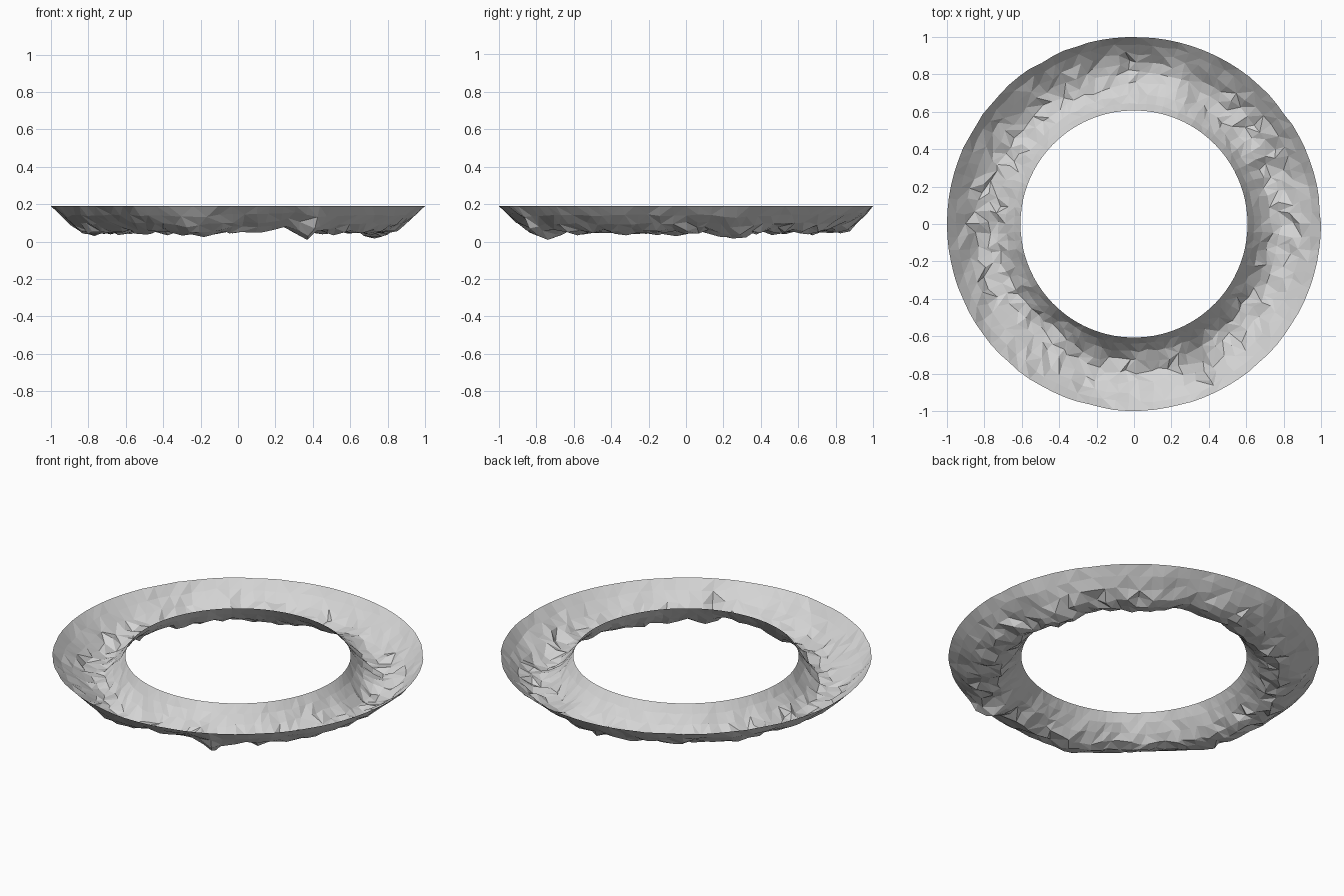
import bpy, bmesh, math, random
from mathutils import Vector, noise

random.seed(11)
cube = bpy.data.objects.get("Cube")
if cube:
    bpy.data.objects.remove(cube, do_unlink=True)

# Grey stone colour
stone = bpy.data.materials.new("grey_stone")
stone.use_nodes = True
colour = (0.66, 0.66, 0.66, 1)
stone.diffuse_color = colour
stone.node_tree.nodes["Principled BSDF"].inputs["Base Color"].default_value = colour

SEGMENTS = 90
# Trough cross-section from outer rim to inner rim: radius, height, roughness
PROFILE = [
    (1.0, 0.19, 0.0), (0.95, 0.142, 0.4), (0.895, 0.098, 0.7),
    (0.84, 0.066, 1.0), (0.785, 0.052, 1.0), (0.73, 0.062, 0.9),
    (0.68, 0.098, 0.5), (0.64, 0.143, 0.25), (0.607, 0.19, 0.0),
]
# Broad hollows and rises: angle, width, height change, radius change
LOBES = [
    (71, 9, 0.03, 0.01), (-73, 7, 0.03, 0.01), (-64, 4, -0.03, 0.04),
    (-105, 9, -0.025, 0.01), (-130, 12, 0, -0.03), (20, 8, -0.025, 0),
    (90, 18, 0, 0.025), (-45, 8, -0.01, 0), (144, 8, -0.015, 0),
    (-165, 10, -0.02, 0),
]


def jitter(amount):
    return random.uniform(-amount, amount)


def lobe_offset(angle):
    """Return the combined height and radius change at an angle."""
    dz = dr = 0
    for centre, width, rise, shift in LOBES:
        gap = (math.degrees(angle) - centre + 180) % 360 - 180
        weight = math.exp(-(gap / width) ** 2)
        dz += rise * weight
        dr += shift * weight
    return dz, dr


# Rough open trough swept around the ring
bm = bmesh.new()
rings = []
for row, (radius, height, rough) in enumerate(PROFILE):
    ring = []
    for i in range(SEGMENTS):
        a = 2 * math.pi * i / SEGMENTS + jitter(0.024) * rough
        direction = Vector((math.cos(a), math.sin(a), 0))
        # Small lumps shared by neighbouring rows, then single crags
        lump = noise.noise(direction * 6 + Vector((0, 0, row * 0.2)))
        dz, dr = lobe_offset(a)
        r = radius + rough * (dr + 0.01 * lump + jitter(0.016))
        z = height + rough * (dz + 0.014 * lump + jitter(0.014))
        if row == 0:
            # Slightly chipped outer rim
            r -= 0.012 * max(0, noise.noise(direction * 7))
        ring.append(bm.verts.new((r * math.cos(a), r * math.sin(a), max(z, 0.005))))
    rings.append(ring)

for outer, inner in zip(rings, rings[1:]):
    for i in range(SEGMENTS):
        j = (i + 1) % SEGMENTS
        a, b, c, d = outer[i], outer[j], inner[j], inner[i]
        # Alternate the diagonals at random for broken facets
        if random.random() < 0.5:
            faces = ((a, b, c), (a, c, d))
        else:
            faces = ((a, b, d), (b, c, d))
        for face in faces:
            bm.faces.new(face)

mesh = bpy.data.meshes.new("rocky_ring_trough")
bm.to_mesh(mesh)
bm.free()
mesh.materials.append(stone)
trough = bpy.data.objects.new("rocky_ring_trough", mesh)
bpy.context.collection.objects.link(trough)
